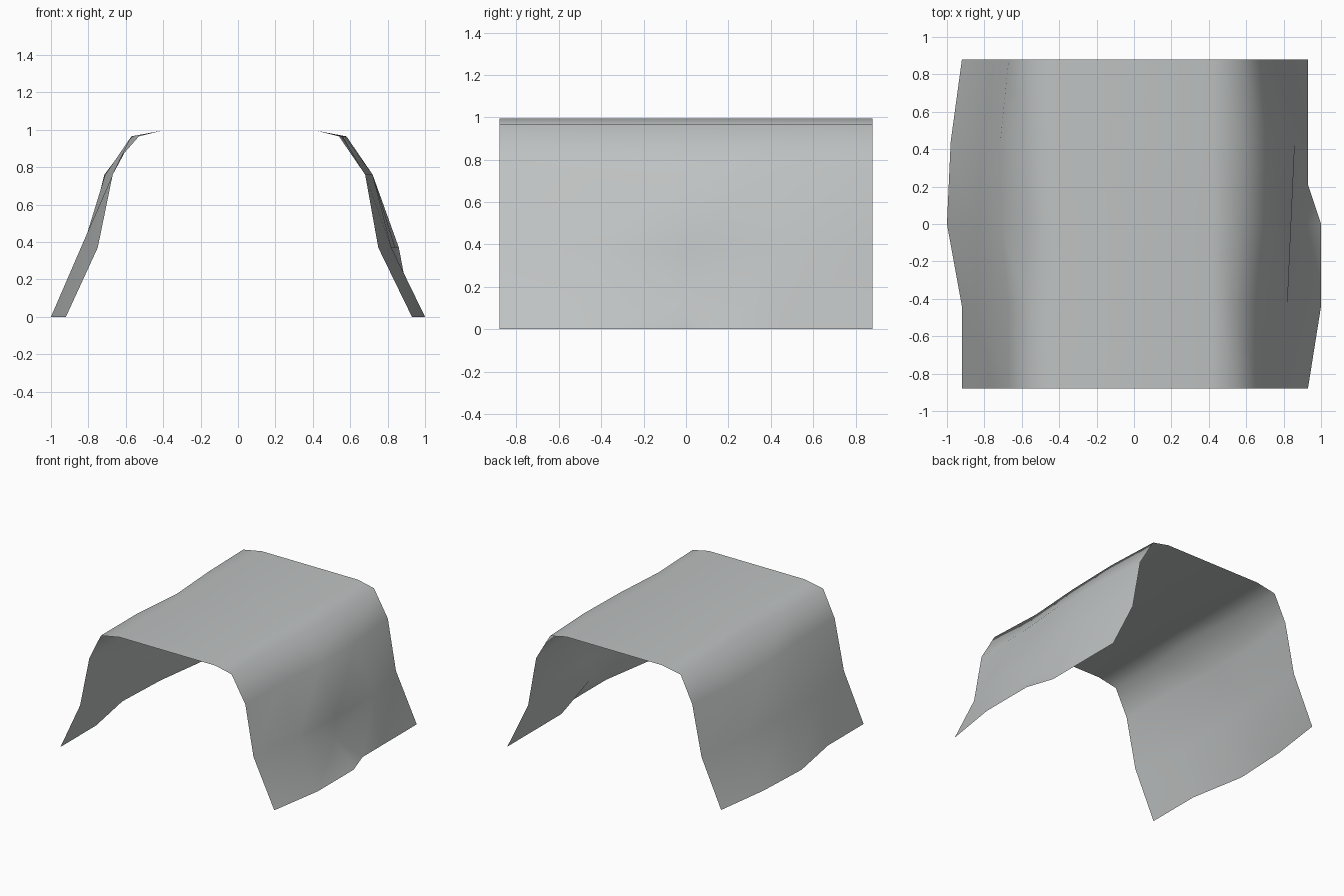
import bpy
import bmesh

cube = bpy.data.objects.get("Cube")
if cube:
    bpy.data.objects.remove(cube, do_unlink=True)

# Cross sections from front to back: height of each fold and its five offsets
STATIONS = [-0.88, -0.44, 0, 0.44, 0.88]
HEIGHTS = [0, 0.37, 0.76, 0.965, 0.995]
LEFT = [
    [0.93, 1.0, 1.0, 0.93, 0.93],
    [0.75, 0.82, 0.84, 0.86, 0.75],
    [0.68, 0.68, 0.72, 0.72, 0.68],
    [0.56, 0.54, 0.57, 0.58, 0.56],
    [0.42] * 5,
]
RIGHT = [
    [0.92, 0.92, 1.0, 0.98, 0.92],
    [0.75, 0.84, 0.83, 0.81, 0.75],
    [0.67, 0.67, 0.71, 0.715, 0.67],
    [0.57, 0.57, 0.53, 0.56, 0.57],
    [0.41] * 5,
]

bm = bmesh.new()


def side_rows(offsets, sign):
    return [[bm.verts.new((sign * x, y, z)) for x, y in zip(row, STATIONS)]
            for row, z in zip(offsets, HEIGHTS)]


# Draped sheet: left hem, over the top, right hem
left = side_rows(LEFT, 1)
right = side_rows(RIGHT, -1)
rows = left + right[::-1]
dented = {(0, 1), (0, 2)}
for i in range(len(rows) - 1):
    for j in range(len(STATIONS) - 1):
        if (i, j) not in dented:
            a, b = rows[i], rows[i + 1]
            bm.faces.new((a[j], a[j + 1], b[j + 1], b[j]))

# Pinched fold in the left hem
hem, knee = left[0], left[1]
pinch = bm.verts.new((0.84, 0, 0.2))
notch = bm.verts.new((0.93, 0.21, 0))
for face in [
    (hem[1], hem[2], pinch), (hem[1], pinch, knee[1]),
    (knee[1], pinch, knee[2]), (hem[2], notch, pinch),
    (notch, hem[3], knee[3]), (notch, knee[3], pinch),
    (pinch, knee[3], knee[2]),
]:
    bm.faces.new(face)

bmesh.ops.recalc_face_normals(bm, faces=bm.faces)
bm.faces.ensure_lookup_table()
top = max(bm.faces, key=lambda f: f.calc_center_median().z)
if top.normal.z < 0:
    bmesh.ops.reverse_faces(bm, faces=bm.faces)
for f in bm.faces:
    f.smooth = True

mesh = bpy.data.meshes.new("draped_sheet")
bm.to_mesh(mesh)
bm.free()
sheet = bpy.data.objects.new("draped_sheet", mesh)
bpy.context.collection.objects.link(sheet)

# Plain grey cloth
grey = bpy.data.materials.new("light_grey")
grey.use_nodes = True
colour = (0.52, 0.54, 0.54, 1)
grey.diffuse_color = colour
grey.node_tree.nodes["Principled BSDF"].inputs["Base Color"].default_value = colour
mesh.materials.append(grey)
